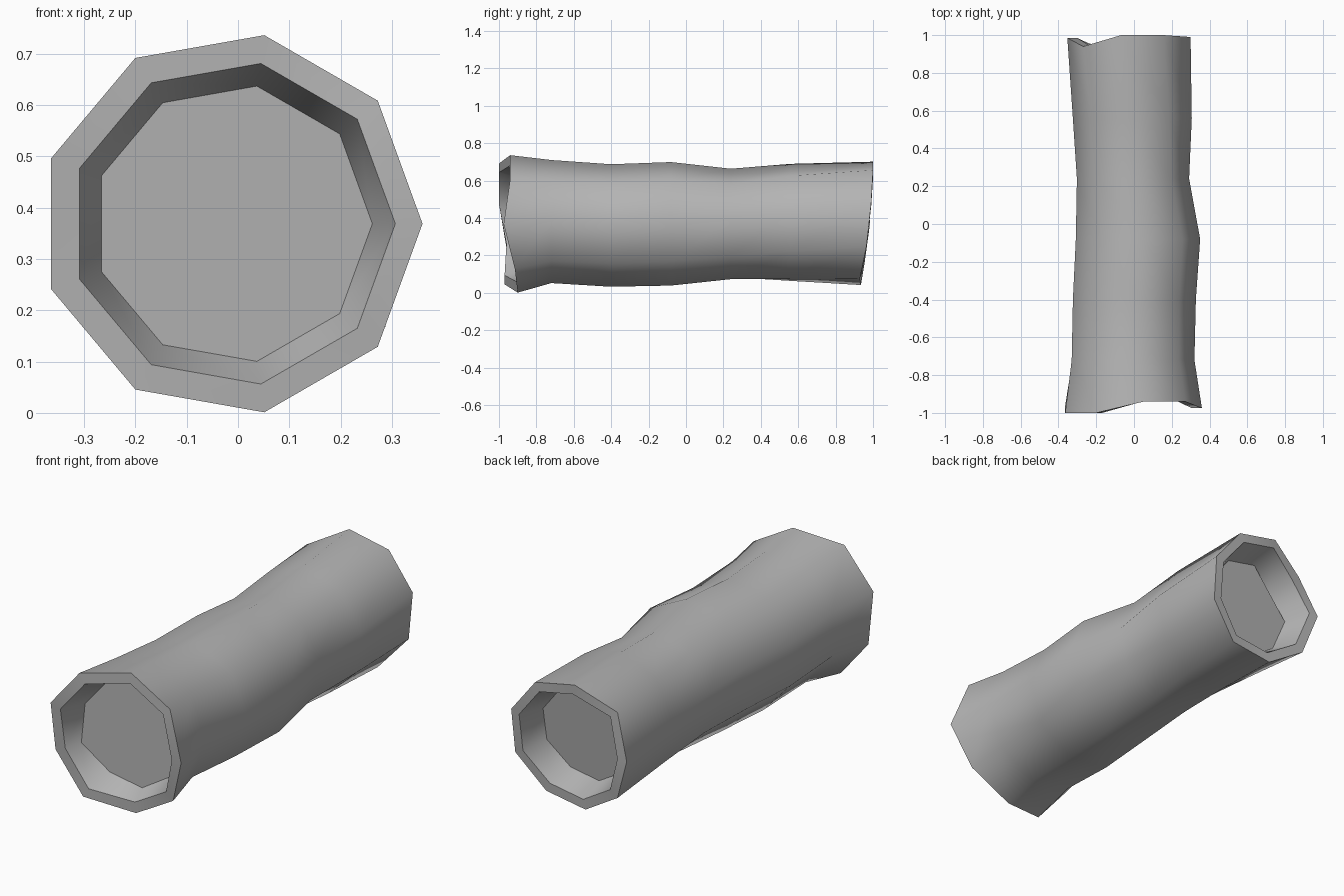
import bpy, bmesh
from math import sin, cos, radians

if "Cube" in bpy.data.objects:
    bpy.data.objects.remove(bpy.data.objects["Cube"])

SIDES = 9
# uneven cut at each end: y of every corner, counter-clockwise from +x
FRONT_Y = [-0.975, -0.94, -0.94, -1.0, -1.0, -0.96, -0.97, -0.90, -0.915]
BACK_Y = [0.99, 1.0, 1.0, 0.94, 0.985, 0.955, 0.935, 0.93, 0.965]
# depth of the recess floor at every corner
FRONT_DEPTH = [0.14, 0.14, 0.14, 0.14, 0.14, 0.07, 0.14, 0.07, 0.14]
BACK_DEPTH = [0.14] * SIDES
# middle rings: y, centre x, centre z, radius, twist in degrees
RINGS = [
    (-0.72, -0.014, 0.380, 0.334, 1),
    (-0.40, -0.005, 0.357, 0.333, 3),
    (-0.08, 0.015, 0.365, 0.336, 4),
    (0.24, -0.008, 0.362, 0.302, 7),
    (0.56, -0.006, 0.370, 0.320, 13),
]

bm = bmesh.new()


def ring(ys, cx, cz, r, twist):
    verts = []
    for i, y in enumerate(ys):
        a = radians(twist + 360 * i / SIDES)
        verts.append(bm.verts.new((cx + r * cos(a), y, cz + r * sin(a))))
    return verts


def bridge(a, b):
    for i in range(SIDES):
        j = (i + 1) % SIDES
        bm.faces.new((a[i], a[j], b[j], b[i]))


def end_rings(ys, depths, cx, cz, r, twist, inward):
    # recessed cap, inner lip, outer rim
    cap_y = [y + inward * d for y, d in zip(ys, depths)]
    cap = ring(cap_y, cx + 0.003, cz, r * 0.73, twist)
    lip = ring(ys, cx + 0.003, cz, r * 0.85, twist)
    rim = ring(ys, cx, cz, r, twist)
    return [cap, lip, rim]


# hollow-ended log: front recess, bark, back recess
loops = end_rings(FRONT_Y, FRONT_DEPTH, -0.0135, 0.3685, 0.373, 0, 1)
loops += [ring([y] * SIDES, cx, cz, r, t) for y, cx, cz, r, t in RINGS]
loops += reversed(end_rings(BACK_Y, BACK_DEPTH, -0.018, 0.37, 0.335, 18.6, -1))
for a, b in zip(loops, loops[1:]):
    bridge(a, b)
bm.faces.new(loops[0])
bm.faces.new(loops[-1])
bmesh.ops.recalc_face_normals(bm, faces=bm.faces)

mesh = bpy.data.meshes.new("log")
bm.to_mesh(mesh)
bm.free()
log = bpy.data.objects.new("log", mesh)
bpy.context.collection.objects.link(log)

# dark grey surface
bark = bpy.data.materials.new("bark_grey")
bark.diffuse_color = (0.46, 0.46, 0.46, 1)
bark.use_nodes = True
bark.node_tree.nodes["Principled BSDF"].inputs["Base Color"].default_value = bark.diffuse_color
mesh.materials.append(bark)

bpy.context.view_layer.objects.active = log
log.select_set(True)
bpy.ops.object.shade_smooth_by_angle(angle=radians(50))
